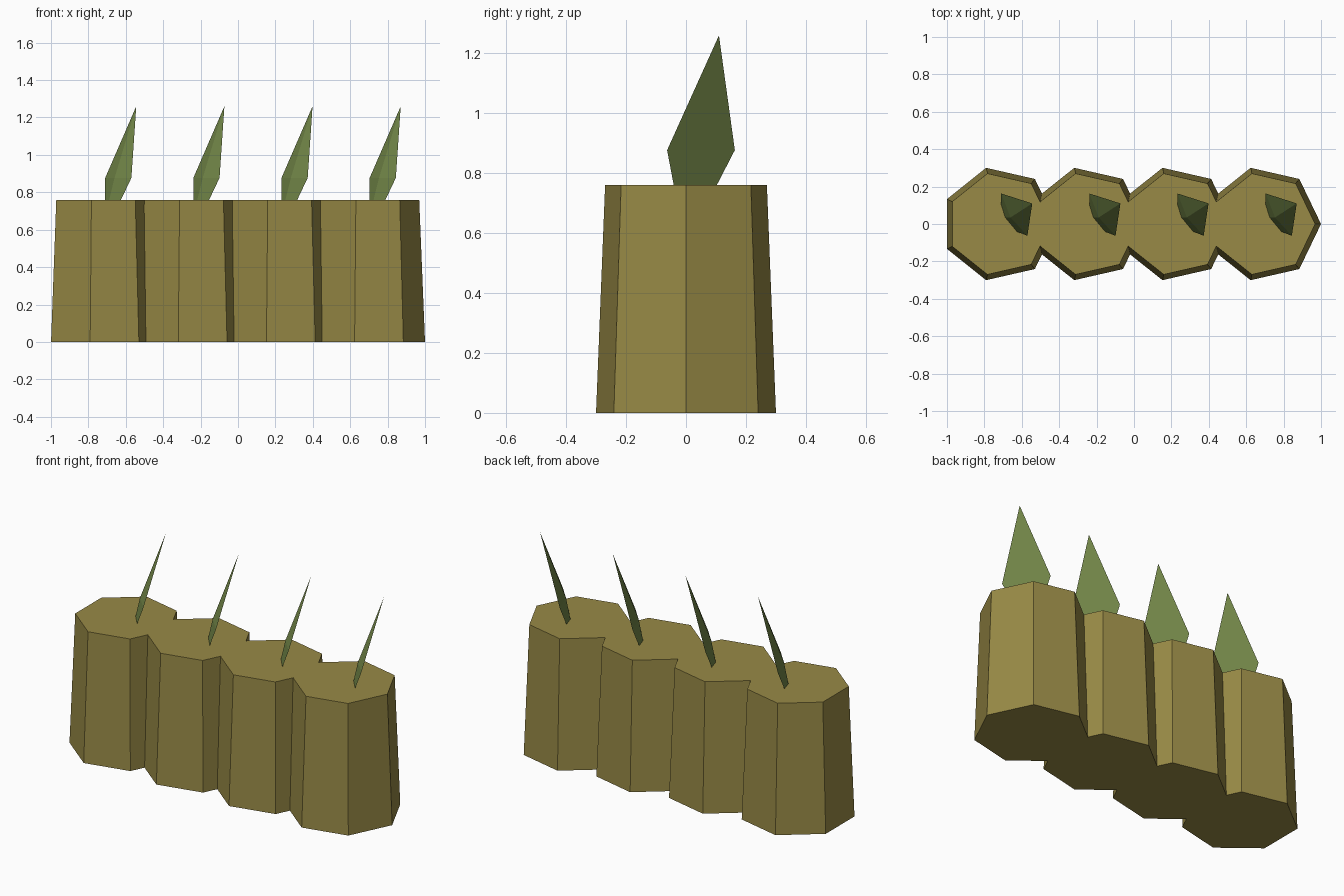
import bpy, bmesh, math

if "Cube" in bpy.data.objects:
    bpy.data.objects.remove(bpy.data.objects["Cube"])

COUNT, FIRST_X, STEP = 4, -0.722, 0.4713
HEIGHT, R_BOTTOM, R_TOP = 0.76, 0.308, 0.277


def material(name, rgb):
    m = bpy.data.materials.new(name)
    m.diffuse_color = (*rgb, 1)
    m.use_nodes = True
    m.node_tree.nodes["Principled BSDF"].inputs["Base Color"].default_value = m.diffuse_color
    return m


def make_object(name, bm, mat):
    bmesh.ops.recalc_face_normals(bm, faces=bm.faces)
    mesh = bpy.data.meshes.new(name)
    bm.to_mesh(mesh)
    bm.free()
    mesh.materials.append(mat)
    ob = bpy.data.objects.new(name, mesh)
    bpy.context.collection.objects.link(ob)
    return ob


def tapered_block(name, x, mat):
    """Seven-sided tapered block with one corner pointing to +x."""
    bm = bmesh.new()
    rings = []
    for r, z in ((R_BOTTOM, 0), (R_TOP, HEIGHT)):
        rings.append([bm.verts.new((x + r * math.cos(math.tau * i / 7),
                                    r * math.sin(math.tau * i / 7), z))
                      for i in range(7)])
    low, top = rings
    bm.faces.new(low[::-1])
    bm.faces.new(top)
    for i in range(7):
        j = (i + 1) % 7
        bm.faces.new((low[i], low[j], top[j], top[i]))
    return make_object(name, bm, mat)


def leaf(name, x, mat):
    """Leaning pointed blade: flat on one side, ridged on the other."""
    bm = bmesh.new()
    # each ring: far edge, ridge, near edge
    base = [bm.verts.new((x + a, b, HEIGHT - 0.005)) for a, b in
            ((0.012, 0.10), (0.032, 0.035), (0.094, -0.04))]
    wide = [bm.verts.new((x + a, b, 0.877)) for a, b in
            ((0.012, 0.163), (0.062, 0.035), (0.152, -0.063))]
    tip = bm.verts.new((x + 0.178, 0.11, 1.26))
    bm.faces.new(base)
    for i in range(3):
        j = (i + 1) % 3
        bm.faces.new((base[i], base[j], wide[j], wide[i]))
        bm.faces.new((wide[i], wide[j], tip))
    return make_object(name, bm, mat)


tan = material("olive_tan", (0.314, 0.254, 0.061))
green = material("leaf_green", (0.171, 0.242, 0.065))

# Row of blocks fused into one planter
planter = tapered_block("planter", FIRST_X, tan)
extras = []
for k in range(1, COUNT):
    part = tapered_block(f"planter_section_{k}", FIRST_X + k * STEP, tan)
    mod = planter.modifiers.new("fuse", 'BOOLEAN')
    mod.operation, mod.solver, mod.object = 'UNION', 'EXACT', part
    extras.append(part)
bpy.context.view_layer.update()
fused = bpy.data.meshes.new_from_object(
    planter.evaluated_get(bpy.context.evaluated_depsgraph_get()))
planter.modifiers.clear()
planter.data = fused
for part in extras:
    bpy.data.objects.remove(part)

# One leaf per section, at equal spacing
for k in range(COUNT):
    leaf(f"leaf_{k + 1}", FIRST_X + k * STEP, green)
